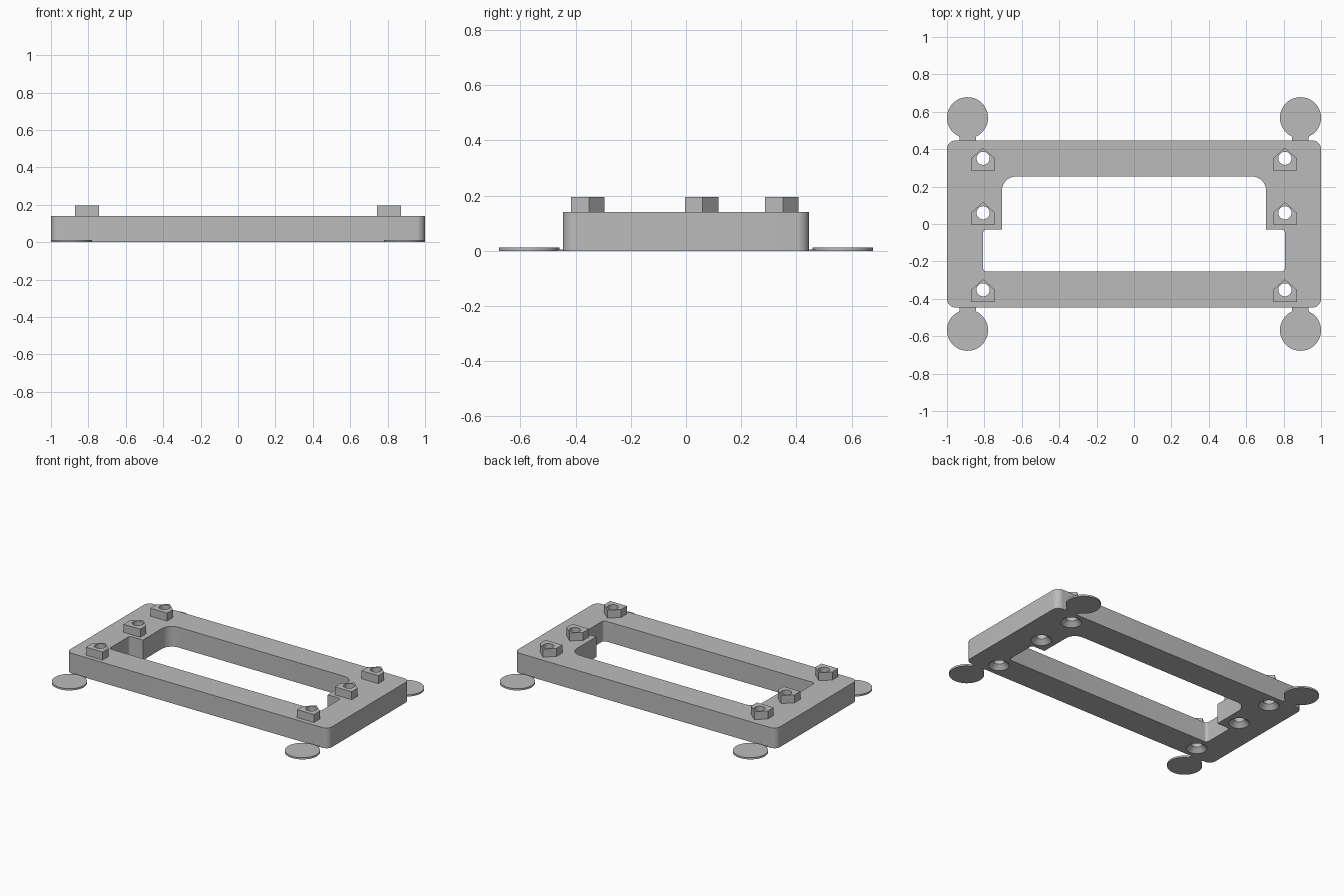
import bpy, bmesh, math
from mathutils import Vector

cube = bpy.data.objects.get("Cube")
if cube:
    bpy.data.objects.remove(cube, do_unlink=True)

grey = bpy.data.materials.new("matte grey")
grey.use_nodes = True
COLOUR = (0.5, 0.5, 0.5, 1)
grey.diffuse_color = COLOUR
grey.node_tree.nodes["Principled BSDF"].inputs["Base Color"].default_value = COLOUR

HEIGHT, NUT_TOP = 0.14, 0.195
BOLT_X, BOLT_Y = 0.807, (-0.352, 0.06, 0.351)


def rounded(corners, steps=8):
    """Outline from (x, y, radius) corners, each replaced by an arc."""
    out = []
    for i, (x, y, r) in enumerate(corners):
        p = Vector((x, y))
        if r == 0:
            out.append(p)
            continue
        a = (Vector(corners[i - 1][:2]) - p).normalized()
        b = (Vector(corners[(i + 1) % len(corners)][:2]) - p).normalized()
        for k in range(steps + 1):
            t = math.pi / 2 * k / steps
            out.append(p + a * r * (1 - math.sin(t)) + b * r * (1 - math.cos(t)))
    return out


def add_object(name, bm):
    bmesh.ops.recalc_face_normals(bm, faces=bm.faces)
    mesh = bpy.data.meshes.new(name)
    bm.to_mesh(mesh)
    bm.free()
    mesh.materials.append(grey)
    ob = bpy.data.objects.new(name, mesh)
    bpy.context.collection.objects.link(ob)
    return ob


def prism(name, outline, z0, z1):
    bm = bmesh.new()
    face = bm.faces.new([bm.verts.new((x, y, z0)) for x, y in outline])
    top = bmesh.ops.extrude_face_region(bm, geom=[face])["geom"]
    bmesh.ops.translate(bm, vec=(0, 0, z1 - z0),
                        verts=[v for v in top if isinstance(v, bmesh.types.BMVert)])
    return add_object(name, bm)


def lathe(name, x, y, profile, sides=40):
    """Closed solid of stacked rings given as (radius, z)."""
    bm = bmesh.new()
    rings = [[bm.verts.new((x + r * math.cos(math.tau * k / sides),
                            y + r * math.sin(math.tau * k / sides), z))
              for k in range(sides)] for r, z in profile]
    for low, high in zip(rings, rings[1:]):
        for k in range(sides):
            n = (k + 1) % sides
            bm.faces.new((low[k], low[n], high[n], high[k]))
    bm.faces.new(rings[0])
    bm.faces.new(rings[-1])
    return add_object(name, bm)


def cut(target, cutters):
    for c in cutters:
        c.hide_render = True
        mod = target.modifiers.new("cut", "BOOLEAN")
        mod.operation, mod.solver, mod.object = "DIFFERENCE", "EXACT", c
    depsgraph = bpy.context.evaluated_depsgraph_get()
    mesh = bpy.data.meshes.new_from_object(target.evaluated_get(depsgraph))
    target.modifiers.clear()
    target.data = mesh


# Frame body with a stepped opening
frame = prism("frame", rounded([(-1, -0.446, 0.045), (1, -0.446, 0.045),
                                (1, 0.446, 0.045), (-1, 0.446, 0.045)]), 0, HEIGHT)
half = [(0.807, -0.254, 0.02), (0.807, -0.03, 0.02), (0.706, -0.03, 0), (0.706, 0.254, 0.075)]
opening = prism("opening_cutter",
                rounded(half + [(-x, y, r) for x, y, r in reversed(half)]), -0.1, HEIGHT + 0.1)

# Countersunk bolt holes and house-shaped nuts
drills, nuts = [], []
for side, sx in (("left", 1), ("right", -1)):
    for place, y in zip(("front", "middle", "back"), BOLT_Y):
        x = sx * BOLT_X
        drills.append(lathe("drill_cutter", x, y, [(0.075, -0.01), (0.035, 0.03), (0.035, 0.3)]))
        w = 0.064
        outline = [(x - w, y - w), (x + w, y - w), (x + w, y), (x, y + 0.057), (x - w, y)]
        nut = prism(f"{side}_{place}_nut", outline, HEIGHT, NUT_TOP)
        cut(nut, [drills[-1]])
        nuts.append(nut)
cut(frame, [opening] + drills)
for c in [opening] + drills:
    bpy.data.objects.remove(c, do_unlink=True)

# Round corner pads joined to the frame by thin necks
pads = []
for side, sx in (("left", 1), ("right", -1)):
    for place, sy in (("front", -1), ("back", 1)):
        x = sx * 0.89
        pads.append(lathe(f"{side}_{place}_pad", x, sy * 0.568, [(0.11, 0), (0.11, 0.012)], 48))
        prism(f"{side}_{place}_neck", [(x - 0.044, sy * 0.445), (x + 0.044, sy * 0.445),
                                       (x + 0.044, sy * 0.48), (x - 0.044, sy * 0.48)], 0, 0.005)

# Smooth the curved walls, keep the edges crisp
bpy.ops.object.select_all(action="DESELECT")
for ob in [frame] + nuts + pads:
    ob.select_set(True)
bpy.context.view_layer.objects.active = frame
bpy.ops.object.shade_smooth_by_angle(angle=math.radians(30))
